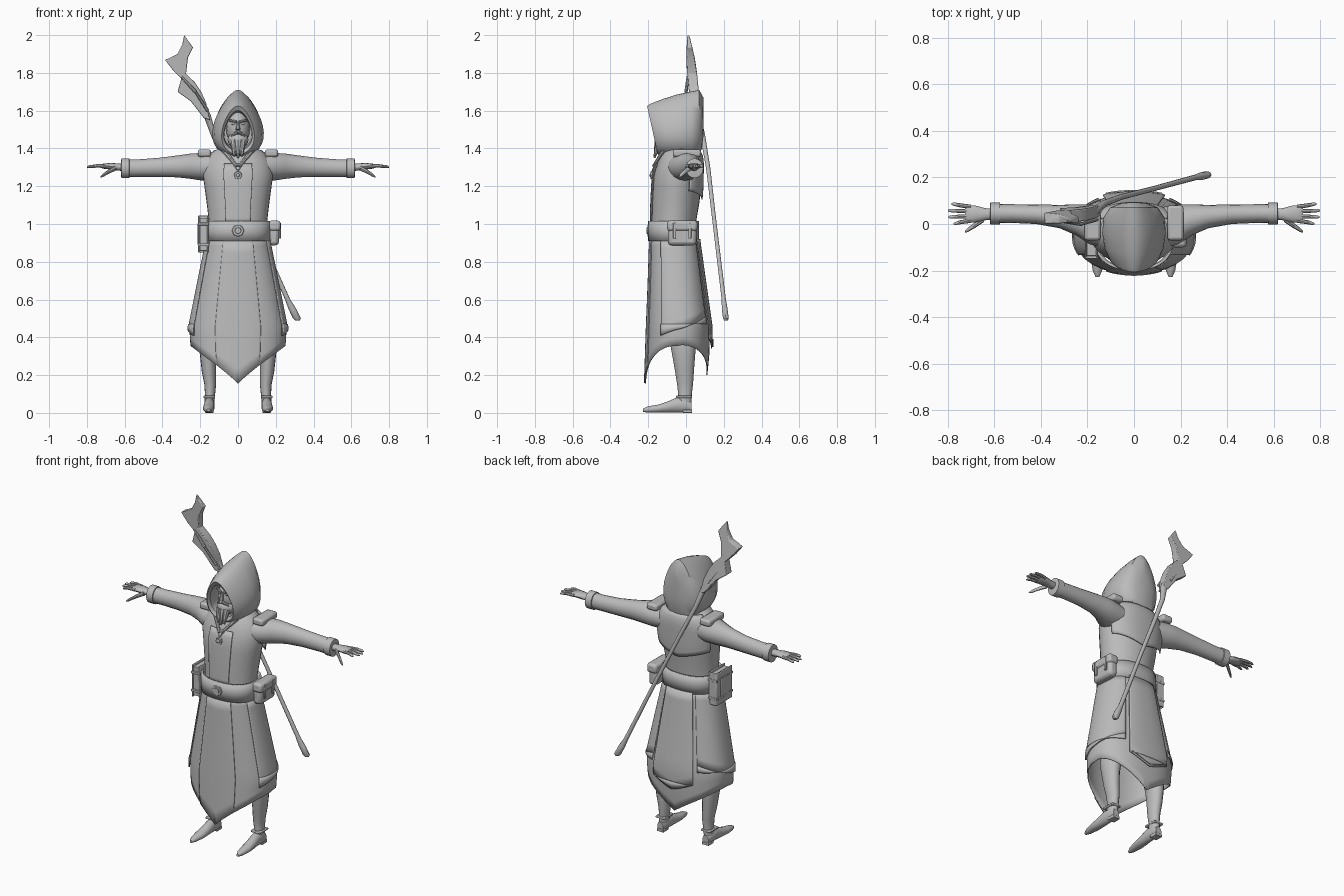
import bpy, bmesh
from math import sin, cos, pi, radians, copysign
from mathutils import Vector

if "Cube" in bpy.data.objects:
    bpy.data.objects.remove(bpy.data.objects["Cube"])

grey = bpy.data.materials.new("plain grey")
grey.use_nodes = True
grey.diffuse_color = (0.5, 0.5, 0.5, 1)
grey.node_tree.nodes["Principled BSDF"].inputs["Base Color"].default_value = (0.5, 0.5, 0.5, 1)
parts = []


def finish(name, bm, mirror=False, thick=0, bevel=0):
    bmesh.ops.recalc_face_normals(bm, faces=bm.faces)
    me = bpy.data.meshes.new(name)
    bm.to_mesh(me)
    bm.free()
    me.materials.append(grey)
    ob = bpy.data.objects.new(name, me)
    bpy.context.collection.objects.link(ob)
    if thick:
        mod = ob.modifiers.new("thickness", 'SOLIDIFY')
        mod.thickness, mod.offset = thick, 0
    if bevel:
        mod = ob.modifiers.new("bevel", 'BEVEL')
        mod.width, mod.segments = bevel, 2
    if mirror:
        ob.modifiers.new("mirror", 'MIRROR')
    parts.append(ob)
    return ob


def skin(bm, rings, closed=True, caps=True):
    rows = [[bm.verts.new(p) for p in r] for r in rings]
    n = len(rows[0])
    for a, b in zip(rows, rows[1:]):
        for i in range(n if closed else n - 1):
            j = (i + 1) % n
            bm.faces.new((a[i], a[j], b[j], b[i]))
    if caps:
        bm.faces.new(rows[0])
        bm.faces.new(rows[-1])


def loft(name, axis, rings, seg=16, **kw):
    """Elliptical rings (position, centre 1, centre 2, radius 1, radius 2) along an axis."""
    bm, out = bmesh.new(), []
    k = "xyz".index(axis)
    for pos, c1, c2, r1, r2 in rings:
        ring = []
        for i in range(seg):
            a = 2 * pi * i / seg
            p = [c1 + r1 * cos(a), c2 + r2 * sin(a)]
            p.insert(k, pos)
            ring.append(p)
        out.append(ring)
    skin(bm, out)
    return finish(name, bm, **kw)


def box(name, centre, size, bevel=0.006, **kw):
    bm = bmesh.new()
    bmesh.ops.create_cube(bm, size=1)
    for v in bm.verts:
        v.co = Vector(centre) + Vector(a * b for a, b in zip(v.co, size))
    return finish(name, bm, bevel=bevel, **kw)


def ball(name, centre, size, **kw):
    bm = bmesh.new()
    bmesh.ops.create_uvsphere(bm, u_segments=16, v_segments=10, radius=1)
    for v in bm.verts:
        v.co = Vector(centre) + Vector(a * b for a, b in zip(v.co, size))
    return finish(name, bm, **kw)


def rod(name, p, q, r1, r2, **kw):
    p, q = Vector(p), Vector(q)
    bm = bmesh.new()
    turn = (q - p).to_track_quat('Z', 'Y').to_matrix().to_4x4()
    turn.translation = (p + q) / 2
    bmesh.ops.create_cone(bm, cap_ends=True, segments=8, radius1=r1, radius2=r2,
                          depth=(q - p).length, matrix=turn)
    return finish(name, bm, **kw)


def on_body(body, a, z, off):
    """Point on a body profile (z, half width, centre y, half depth); angle 0 is the front."""
    z0, z1 = body[0], body[-1]
    for lo, hi in zip(body, body[1:]):
        if lo[0] <= z <= hi[0]:
            z0, z1 = lo, hi
            break
    t = min(1, max(0, (z - z0[0]) / (z1[0] - z0[0])))
    rx, cy, ry = (u + (v - u) * t for u, v in zip(z0[1:], z1[1:]))
    s, c = sin(a), cos(a)
    s, c = copysign(abs(s) ** .85, s), copysign(abs(c) ** .85, c)
    return ((rx + off) * s, cy - (ry + off) * c, z)


def shell(name, body, a0, a1, top, hem, off=0, cols=24, rows=10, thick=.006, **kw):
    """Cloth wrapped round a body profile between two angles, with a shaped hem."""
    bm, rings = bmesh.new(), []
    angles = [radians(a0 + (a1 - a0) * i / cols) for i in range(cols + 1)]
    for r in range(rows + 1):
        rings.append([on_body(body, a, top + (hem(a) - top) * r / rows, off) for a in angles])
    skin(bm, rings, closed=False, caps=False)
    bmesh.ops.remove_doubles(bm, verts=bm.verts, dist=1e-5)
    return finish(name, bm, thick=thick, **kw)


# Robe: torso, skirt and overlapping panels
torso = [(.9, .158, -.065, .12), (1.02, .155, -.065, .12), (1.12, .167, -.055, .127),
         (1.2, .178, -.05, .128), (1.27, .187, -.047, .126), (1.33, .175, -.035, .115),
         (1.38, .14, -.03, .1), (1.42, .06, -.03, .06)]
skirt = [(.15, .205, -.055, .16), (.3, .245, -.045, .165), (.45, .255, -.04, .165),
         (.7, .205, -.053, .142), (.93, .158, -.065, .122)]


def skirt_hem(a):
    low, rise = (.155, .2) if cos(a) > 0 else (.2, .16)
    return low + rise * abs(sin(a)) ** .85


loft("robe_torso", 'z', [(z, 0, cy, rx, ry) for z, rx, cy, ry in torso], seg=32)
shell("robe_skirt", skirt, 0, 360, .93, skirt_hem, cols=64, rows=14)
shell("front_skirt_panel", skirt, -24, 24, .92, lambda a: skirt_hem(a) + .002, .005)
shell("side_skirt_panel", skirt, 62, 148, .92, lambda a: .41 + .1 * (a - 1.08) / 1.5, .007, mirror=True)
shell("side_panel_trim", skirt, 62, 148, .47, lambda a: .41 + .1 * (a - 1.08) / 1.5, .01, rows=2, mirror=True) \
    .scale.z = 1
shell("back_skirt_panel", skirt, 154, 206, .92, lambda a: .34 + .12 * abs(sin(a)), .014)
shell("back_panel_trim", skirt, 157, 203, .39, lambda a: .35 + .12 * abs(sin(a)), .02, rows=2)
shell("chest_panel", torso, -20, 20, 1.32, lambda a: 1.0, .004)
shell("back_mantle", torso, 115, 245, 1.39, lambda a: 1.13 + .05 * abs(sin(a)), .012)
box("shoulder_flap", (.178, .005, 1.375), (.07, .15, .04), .012, mirror=True)

# Belt with a diamond buckle
shell("belt", torso, 0, 360, 1.015, lambda a: .91, .009, cols=48, rows=2, thick=.012)
for size, y in ((.033, -.198), (.018, -.203)):
    rod("buckle", (0, y, .965), (0, y - .006, .965), size, size * .9).data.update()

# Book on the right hip
box("book_pages", (-.183, -.07, .945), (.042, .135, .175), .003)
for x in (-.207, -.159):
    box("book_cover", (x, -.07, .947), (.008, .15, .195))
box("book_spine", (-.183, .003, .947), (.052, .008, .195))
box("book_emblem", (-.212, -.07, .947), (.006, .08, .11))
for z in (.89, 1.0):
    box("book_strap", (-.183, -.07, z), (.06, .158, .014), .002)

# Pouch on the left hip
box("pouch", (.19, -.02, .945), (.055, .15, .115), .018)
box("pouch_flap", (.193, -.02, .99), (.064, .16, .055), .014)
for y in (-.06, .02):
    box("pouch_strap", (.222, y, .965), (.01, .016, .085), .003)

# Sleeves, cuffs and hands
loft("sleeve", 'x', [(.1, -.02, 1.3, .09, .07), (.19, -.002, 1.303, .085, .073),
                     (.25, .018, 1.306, .066, .067), (.32, .032, 1.305, .05, .058),
                     (.42, .042, 1.3, .042, .05), (.53, .045, 1.296, .04, .046),
                     (.61, .045, 1.295, .042, .047)], mirror=True)
loft("cuff", 'x', [(.575, .045, 1.295, .042, .047), (.576, .045, 1.295, .047, .052),
                   (.617, .045, 1.295, .047, .052), (.619, .045, 1.295, .038, .043)], mirror=True)
loft("hand", 'x', [(.6, .042, 1.3, .022, .02), (.64, .042, 1.302, .026, .019),
                   (.68, .043, 1.306, .036, .017), (.715, .043, 1.306, .038, .013),
                   (.725, .043, 1.306, .034, .008)], seg=12, mirror=True)
for i, tip in enumerate((.775, .797, .8, .785)):
    y = .014 + i * .02
    loft("finger", 'x', [(.7, y, 1.306, .009, .01), (.745, y + (i - 1.5) * .004, 1.308, .009, .009),
                         (tip - .008, y + (i - 1.5) * .008, 1.303, .007, .007),
                         (tip, y + (i - 1.5) * .008, 1.301, .003, .003)], seg=8, mirror=True)
loft("thumb", 'x', [(.645, .022, 1.297, .014, .014), (.68, -.003, 1.28, .012, .012),
                    (.715, -.026, 1.258, .009, .009), (.727, -.033, 1.25, .004, .004)],
     seg=8, mirror=True)

# Legs and boots
loft("leg", 'z', [(.04, .152, -.008, .026, .036), (.1, .148, -.005, .027, .036),
                  (.15, .147, -.005, .031, .042), (.22, .154, -.008, .038, .05),
                  (.3, .158, -.012, .043, .06), (.36, .155, -.015, .052, .068),
                  (.5, .13, -.03, .06, .07)], mirror=True)
loft("boot", 'y', [(-.228, .157, .014, .008, .008), (-.2, .157, .018, .02, .017),
                   (-.15, .156, .022, .03, .021), (-.1, .154, .03, .03, .029),
                   (-.05, .152, .041, .028, .04), (0, .152, .04, .028, .039),
                   (.03, .152, .03, .02, .028)], mirror=True)
box("boot_heel", (.152, .008, .009), (.045, .05, .018), .003, mirror=True)
box("boot_strap", (.152, -.01, .085), (.062, .085, .012), .004, mirror=True)

# Hood: pointed arches from the inner lining round the brim to the back
bm, rings = bmesh.new(), []
for y, rx, low, high, tilt in ((-.08, .07, 1.4, 1.59, .01), (-.165, .072, 1.39, 1.6, .027),
                               (-.178, .084, 1.37, 1.625, .028), (-.165, .098, 1.36, 1.635, .026),
                               (-.11, .122, 1.355, 1.66, .018), (-.04, .132, 1.35, 1.685, .01),
                               (.03, .126, 1.35, 1.702, 0), (.07, .1, 1.36, 1.71, 0),
                               (.088, .06, 1.4, 1.67, -.004), (.093, .02, 1.47, 1.59, 0)):
    ring = []
    for i in range(32):
        s, c = sin(i * pi / 16), cos(i * pi / 16)
        ring.append((rx * s * (1 - .28 * c), y - tilt * c, (low + high) / 2 + (high - low) / 2 * c))
    rings.append(ring)
skin(bm, rings)
finish("hood", bm)

# Face and beard
ball("head", (0, -.075, 1.505), (.063, .078, .095))
rod("nose", (0, -.15, 1.54), (0, -.162, 1.5), .006, .013)
rod("brow", (.008, -.15, 1.541), (.045, -.132, 1.548), .007, .006, mirror=True)
ball("eye", (.023, -.142, 1.53), (.011, .006, .006), mirror=True)
rod("moustache", (.002, -.158, 1.488), (.036, -.138, 1.465), .011, .005, mirror=True)
ball("beard", (0, -.112, 1.445), (.055, .05, .045))
rod("beard_braid", (.022, -.14, 1.44), (.02, -.165, 1.36), .022, .006, mirror=True)
rod("beard_tip", (0, -.145, 1.44), (0, -.167, 1.35), .022, .005)

# Collar and pendant
rod("collar", (.075, -.115, 1.39), (.006, -.172, 1.305), .014, .008, mirror=True)
rod("pendant_cord", (.045, -.15, 1.35), (0, -.18, 1.28), .003, .003, mirror=True)
rod("pendant", (0, -.176, 1.258), (0, -.188, 1.258), .022, .02)
ball("pendant_gem", (0, -.188, 1.258), (.01, .006, .01))

# Staff slung across the back
loft("staff_shaft", 'z', [(.49, .315, .212, .012, .01), (.5, .312, .211, .021, .016),
                          (.55, .288, .205, .021, .016), (.6, .263, .2, .014, .012),
                          (1.0, .085, .152, .012, .011), (1.3, -.052, .117, .013, .012),
                          (1.47, -.13, .088, .014, .014), (1.58, -.165, .06, .02, .018),
                          (1.66, -.21, .04, .022, .022)], seg=10)
outline = [(-.18, 1.56), (-.25, 1.65), (-.32, 1.70), (-.3, 1.77), (-.345, 1.815), (-.386, 1.868),
           (-.32, 1.9), (-.295, 1.95), (-.285, 2), (-.238, 1.935), (-.265, 1.88),
           (-.275, 1.795), (-.228, 1.75), (-.195, 1.7), (-.17, 1.645), (-.148, 1.55)]
bm, rings = bmesh.new(), []
for side in (-1, 1):
    rings.append([(x, .012 + (2 - z) * .1 + side * (.006 + min(.02, (2 - z) * .13)), z) for x, z in outline])
skin(bm, rings)
finish("staff_head", bm, bevel=.004)
for p, q in (((-.16, .02, 1.6), (-.225, .0, 1.7)), ((-.225, .0, 1.7), (-.3, .01, 1.78)),
             ((-.2, .07, 1.62), (-.29, .055, 1.75))):
    rod("staff_vine", p, q, .009, .007)

# Smooth shading with crisp edges
bpy.ops.object.select_all(action='DESELECT')
for ob in parts:
    ob.select_set(True)
bpy.context.view_layer.objects.active = parts[0]
bpy.ops.object.shade_smooth_by_angle(angle=radians(40))
